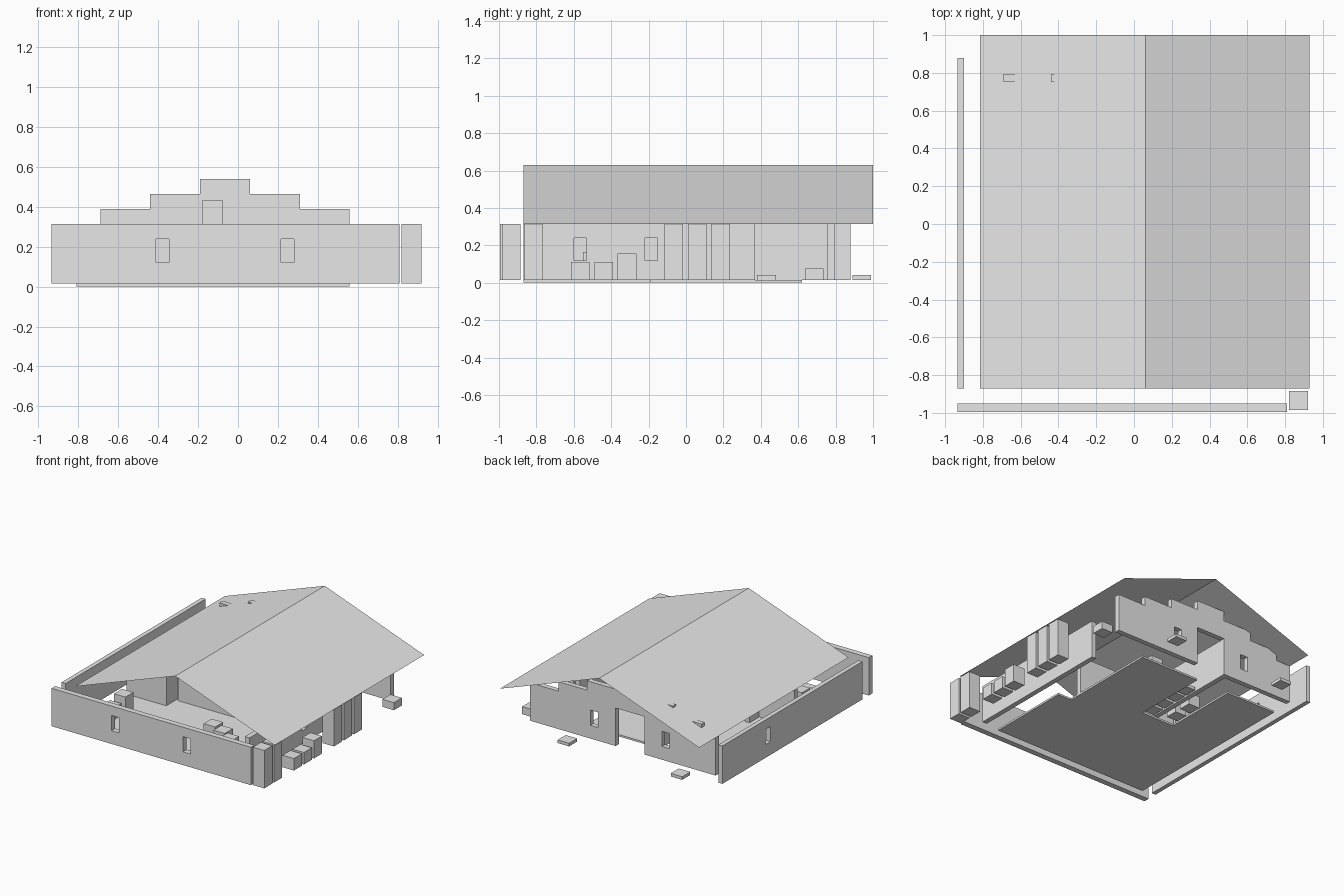
import bpy, bmesh
from mathutils import Vector

if "Cube" in bpy.data.objects:
    bpy.data.objects.remove(bpy.data.objects["Cube"])

grey = bpy.data.materials.new("plain_grey")
grey.use_nodes = True
grey.diffuse_color = (0.8, 0.8, 0.8, 1)
grey.node_tree.nodes["Principled BSDF"].inputs["Base Color"].default_value = (0.8, 0.8, 0.8, 1)

BASE, TOP = 0.015, 0.315


def add_object(name, bm):
    mesh = bpy.data.meshes.new(name)
    bm.to_mesh(mesh)
    bm.free()
    mesh.materials.append(grey)
    obj = bpy.data.objects.new(name, mesh)
    bpy.context.collection.objects.link(obj)


def inside(u, v, rects):
    return any(a < u < b and c < v < d for a, b, c, d in rects)


def panel(name, axis, start, end, rects, holes=()):
    """Slab across one axis, filled with rectangles (u0, u1, v0, v1) minus holes."""
    def place(u, v):
        p = [u, v]
        p.insert(axis, start)
        return Vector(p)

    every = list(rects) + list(holes)
    us = sorted({n for r in every for n in r[:2]})
    vs = sorted({n for r in every for n in r[2:]})
    bm = bmesh.new()
    for a, b in zip(us, us[1:]):
        for c, d in zip(vs, vs[1:]):
            u, v = (a + b) / 2, (c + d) / 2
            if inside(u, v, rects) and not inside(u, v, holes):
                corners = [(a, c), (b, c), (b, d), (a, d)]
                bm.faces.new([bm.verts.new(place(*q)) for q in corners])
    bmesh.ops.remove_doubles(bm, verts=bm.verts, dist=0.0001)
    grown = bmesh.ops.extrude_face_region(bm, geom=bm.faces[:])
    shift = Vector((0, 0, 0))
    shift[axis] = end - start
    bmesh.ops.translate(bm, verts=[g for g in grown["geom"] if isinstance(g, bmesh.types.BMVert)], vec=shift)
    bmesh.ops.recalc_face_normals(bm, faces=bm.faces[:])
    add_object(name, bm)


def box(name, x, y, top, size=0.1, base=BASE):
    h = size / 2
    panel(name, 2, base, top, [(x - h, x + h, y - h, y + h)])


def window(middle):
    return (middle - 0.033, middle + 0.033, 0.12, 0.24)


# Floor slab with stepped edge and an opening for the inner units
panel("floor", 2, 0, BASE,
      [(-0.81, 0.56, -0.87, -0.19), (-0.81, 0.44, -0.19, 0.62)],
      [(-0.37, -0.08, 0, 0.62)])

# Outer walls
end_windows = [window(-0.378), window(0.248)]
panel("front_wall", 1, -0.995, -0.95, [(-0.935, 0.81, BASE, TOP)], end_windows)
panel("side_wall_left", 0, -0.935, -0.9, [(-0.87, 0.88, BASE, TOP)], [window(0.31)])
panel("side_wall_right", 0, 0.67, 0.71, [(-0.87, 0.37, BASE, TOP)],
      [window(-0.565), window(-0.185)])

# Back wall with stepped gable and doorway
steps = [(-0.69 + i * 0.25, 0.56 - i * 0.25, TOP + i * 0.075, TOP + (i + 1) * 0.075)
         for i in range(3)]
panel("back_gable_wall", 1, 0.753, 0.793, [(-0.815, 0.81, BASE, TOP)] + steps,
      end_windows + [(-0.19, 0.06, BASE, TOP)])

# Inner partitions
panel("partition_middle", 0, -0.23, -0.19, [(0, 0.753, BASE, TOP)])
panel("partition_front", 1, -0.12, -0.08, [(-0.44, 0.44, BASE, TOP)])
panel("partition_side", 1, -0.24, -0.2, [(-0.81, -0.46, BASE, TOP)])
panel("partition_return", 0, -0.5, -0.46, [(-0.2, -0.08, BASE, TOP)])

# Thin gable roof
bm = bmesh.new()
rows = [[bm.verts.new((x, y, z)) for y in (-0.87, 1.0)]
        for x, z in ((-0.815, TOP), (0.06, 0.63), (0.93, TOP))]
for a, b in zip(rows, rows[1:]):
    bm.faces.new((a[0], b[0], b[1], a[1]))
add_object("roof", bm)

# Row of boxes along the right side
for y, top in ((-0.935, TOP), (-0.815, TOP), (-0.565, 0.11), (-0.44, 0.11), (-0.315, 0.155),
               (-0.065, TOP), (0.06, TOP), (0.185, TOP), (0.685, 0.075)):
    box("side_box", 0.87, y, top)

# Low blocks behind the back wall
for x in (-0.61, 0.38):
    box("back_block", x, 0.94, 0.04)

# Inner row of units beside the middle partition
for y, top in ((0.06, 0.435), (0.185, 0.155), (0.31, 0.11), (0.43, 0.04)):
    box("inner_unit", -0.128, y, top)
for y in (0.1, 0.25):
    box("inner_cabinet", -0.32, y, 0.11)

# Furniture in the front room
box("table", -0.65, -0.5, 0.165)
box("bench", -0.68, -0.61, 0.11)
for x, y in ((0.1, -0.45), (0.22, -0.5), (0.33, -0.58)):
    box("seat", x, y, 0.11)
